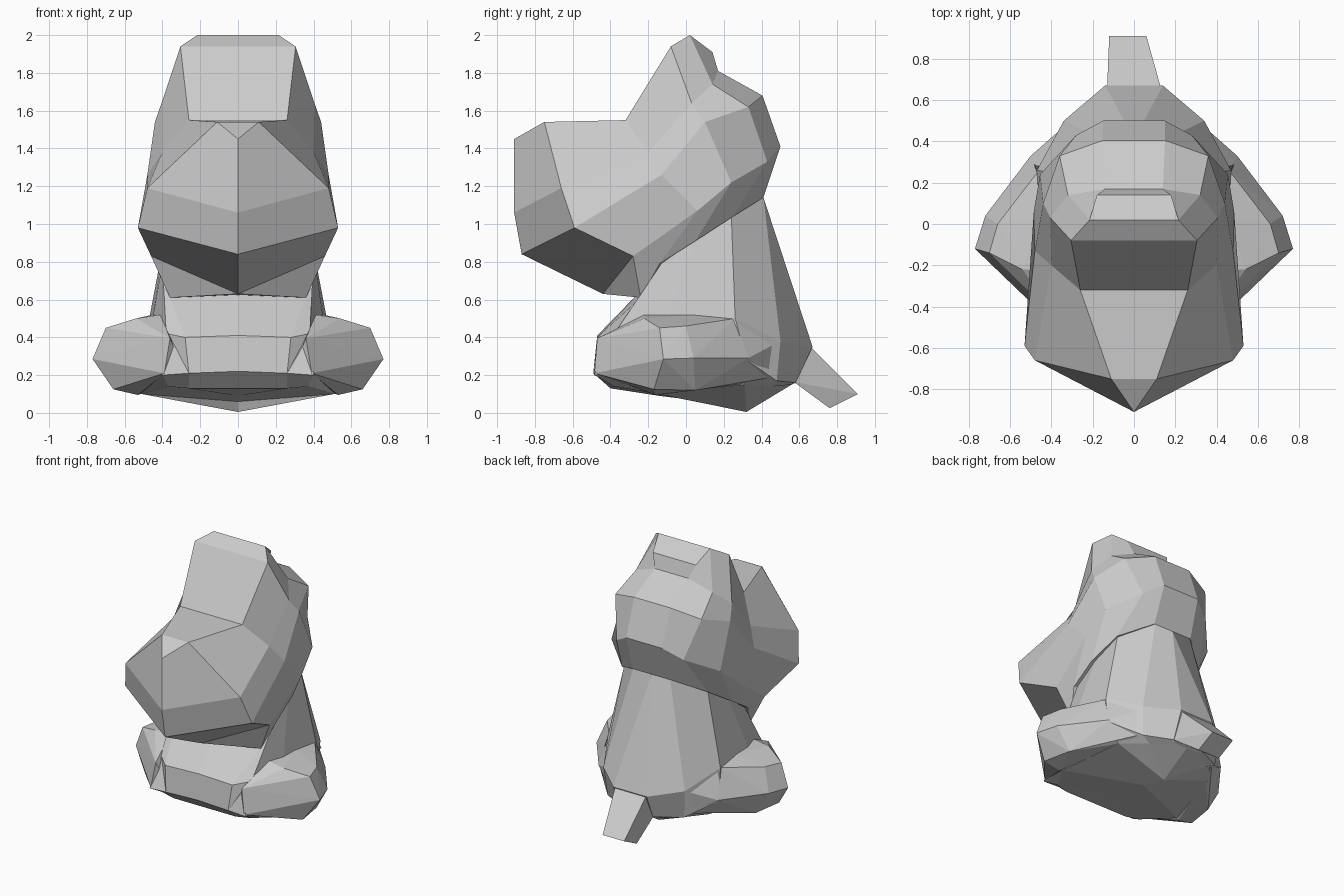
import bpy, bmesh


def finish(name, bm):
    bmesh.ops.recalc_face_normals(bm, faces=bm.faces)
    me = bpy.data.meshes.new(name)
    bm.to_mesh(me)
    bm.free()
    ob = bpy.data.objects.new(name, me)
    bpy.context.collection.objects.link(ob)
    return ob


def loft(name, rows):
    """Symmetric solid from half-contours running front to back."""
    bm = bmesh.new()
    for s in (1, -1):
        grid = [[bm.verts.new((s * x, y, z)) for x, y, z in r] for r in rows]
        for a, b in zip(grid, grid[1:]):
            for i in range(len(a) - 1):
                bm.faces.new((a[i], a[i + 1], b[i + 1], b[i]))
    bmesh.ops.remove_doubles(bm, verts=bm.verts, dist=0.001)
    return finish(name, bm)


def hull(name, pts):
    bm = bmesh.new()
    for p in pts:
        bm.verts.new(p)
    bmesh.ops.convex_hull(bm, input=bm.verts)
    loose = [v for v in bm.verts if not v.link_faces]
    bmesh.ops.delete(bm, geom=loose, context='VERTS')
    return finish(name, bm)


def flat(row):
    return [(0, y, z) for x, y, z in row]


# Head: contours from crown down to the jaw
crown = [(0, -.91, 1.45), (.11, -.75, 1.54), (.26, -.32, 1.55), (.305, -.08, 1.94),
         (.215, .02, 2.0), (.18, .14, 1.91), (0, .14, 1.91)]
temple = [(0, -.91, 1.06), (.48, -.66, 1.19), (.40, -.2, 1.38), (.405, .03, 1.64),
          (.32, .14, 1.74), (.14, .17, 1.81), (0, .17, 1.81)]
cheek = [(0, -.87, .84), (.53, -.59, .98), (.48, -.13, 1.26), (.44, .10, 1.54),
         (.36, .33, 1.62), (.15, .405, 1.68), (0, .405, 1.68)]
nape = [(0, -.44, .63), (.46, -.28, .83), (.485, .06, 1.07), (.455, .24, 1.22),
        (.28, .43, 1.33), (.15, .50, 1.41), (0, .50, 1.41)]
jaw = [(0, -.44, .63), (.36, -.24, .61), (.42, -.14, .79), (.42, .05, .91),
       (.36, .25, 1.04), (.16, .41, 1.14), (0, .41, 1.14)]
head = [flat(crown), crown, temple, cheek, nape, jaw]

# Body: contours from neck down to the underside
neck = [(0, -.26, .625), (.36, -.24, .61), (.40, -.13, .79), (.39, .05, .92),
        (.35, .24, 1.04), (.155, .41, 1.14), (0, .41, 1.14)]
waist = [(0, -.47, .41), (.28, -.47, .40), (.38, -.38, .42), (.45, -.1, .51),
         (.47, .26, .50), (.34, .50, .38), (.14, .67, .35), (0, .67, .35)]
hip = [(0, -.49, .22), (.26, -.49, .21), (.40, -.485, .20), (.51, -.1, .25),
       (.50, .32, .28), (.32, .48, .17), (.13, .58, .16), (0, .58, .16)]
under = [(0, -.40, .13), (.26, -.40, .13), (.37, -.38, .14), (.51, -.15, .10),
         (.40, .31, .15), (.25, .46, .14), (.10, .56, .15), (0, .56, .15)]
keel = [(0, -.40, .13), (0, -.40, .13), (0, -.14, .09), (0, .1, .06),
        (0, .32, .005), (0, .32, .005), (0, .56, .15), (0, .56, .15)]
for row in head + [neck]:
    row.append(row[-1])
body = loft("head_and_body", head + [neck, waist, hip, under, keel])

# Splayed legs, rooted inside the body
leg = [(.36, -.47, .395), (.39, -.485, .21), (.53, -.16, .095),
       (.66, -.17, .125), (.77, -.12, .285), (.70, -.14, .45), (.54, -.22, .50),
       (.41, -.22, .52), (.45, .04, .52), (.66, .0, .46), (.72, .04, .29),
       (.62, .05, .12), (.46, .26, .50), (.50, .33, .29), (.38, .315, .155),
       (.33, .48, .37), (.31, .46, .19), (.28, .1, .3), (.3, -.4, .25)]
parts = [hull("leg", [(s * x, y, z) for x, y, z in leg]) for s in (1, -1)]

# Tail
parts.append(hull("tail", [(x, y, z) for x, y, z in (
    (.13, .66, .35), (-.13, .66, .35), (.13, .57, .165), (-.13, .57, .165),
    (.06, .91, .10), (-.12, .91, .10), (.06, .76, .025), (-.12, .76, .025),
    (0, .4, .3))]))

# Fuse limbs into one skin
bpy.context.view_layer.objects.active = body
for part in parts:
    mod = body.modifiers.new("fuse", 'BOOLEAN')
    mod.operation, mod.solver, mod.object = 'UNION', 'EXACT', part
    bpy.ops.object.modifier_apply(modifier=mod.name)
    bpy.data.objects.remove(part)
